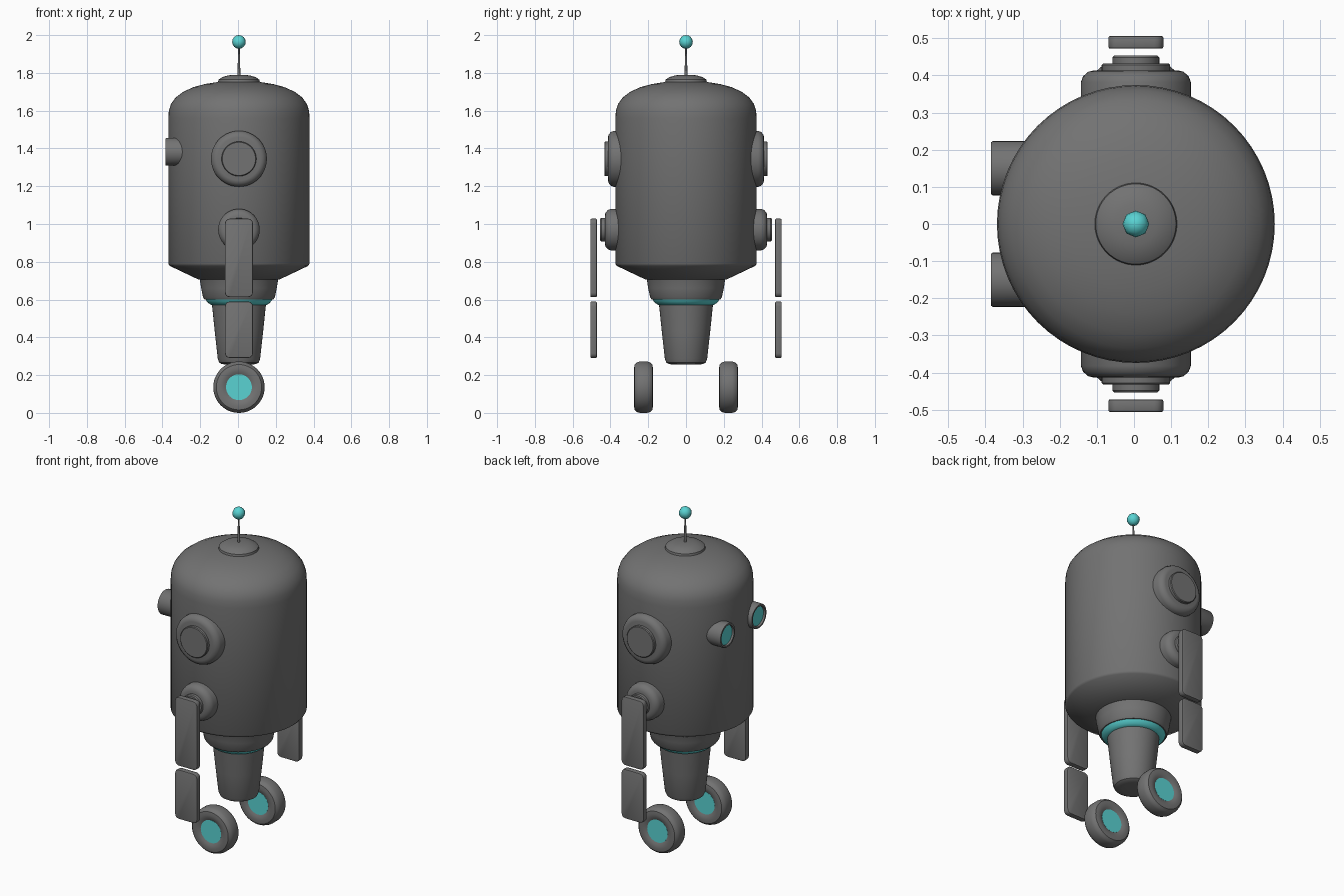
import bpy, bmesh, math
from mathutils import Matrix, Vector

cube = bpy.data.objects.get("Cube")
if cube:
    bpy.data.objects.remove(cube, do_unlink=True)

CX = 0.005  # main axis of the body


def material(name, rgb):
    m = bpy.data.materials.new(name)
    m.use_nodes = True
    m.diffuse_color = (*rgb, 1)
    m.node_tree.nodes["Principled BSDF"].inputs["Base Color"].default_value = (*rgb, 1)
    return m


GREY = material("dark grey", (0.17, 0.17, 0.17))
TEAL = material("teal", (0.1, 0.65, 0.65))


def finish(name, bm, mat, angle=35):
    bmesh.ops.recalc_face_normals(bm, faces=bm.faces)
    mesh = bpy.data.meshes.new(name)
    bm.to_mesh(mesh)
    bm.free()
    mesh.materials.append(mat)
    ob = bpy.data.objects.new(name, mesh)
    bpy.context.collection.objects.link(ob)
    bpy.ops.object.select_all(action='DESELECT')
    ob.select_set(True)
    bpy.context.view_layer.objects.active = ob
    bpy.ops.object.shade_smooth_by_angle(angle=math.radians(angle))
    return ob


def lathe(name, profile, mat, origin=(CX, 0, 0), axis=(0, 0, 1), steps=64, closed=False):
    """Spin (radius, height) points around an axis; open ends are capped."""
    bm = bmesh.new()
    turn = Vector((0, 0, 1)).rotation_difference(Vector(axis)).to_matrix().to_4x4()
    place = Matrix.Translation(origin) @ turn
    rings = []
    for r, h in profile:
        rings.append([bm.verts.new(place @ Vector((r * math.cos(a), r * math.sin(a), h)))
                      for a in (math.tau * i / steps for i in range(steps))])
    pairs = list(zip(rings, rings[1:]))
    if closed:
        pairs.append((rings[-1], rings[0]))
    else:
        bm.faces.new(rings[0])
        bm.faces.new(rings[-1])
    for a, b in pairs:
        for i in range(steps):
            j = (i + 1) % steps
            bm.faces.new((a[i], a[j], b[j], b[i]))
    return finish(name, bm, mat)


def plate(name, x, y, z0, z1, width, depth):
    """Upright slab with rounded corners and softened edges."""
    bm = bmesh.new()
    size = Matrix.Diagonal((width, depth, z1 - z0, 1))
    bmesh.ops.create_cube(bm, size=1, matrix=Matrix.Translation((x, y, (z0 + z1) / 2)) @ size)
    corners = [e for e in bm.edges if abs(e.verts[0].co.y - e.verts[1].co.y) > depth / 2]
    bmesh.ops.bevel(bm, geom=corners, offset=0.025, segments=4, profile=0.5, affect='EDGES')
    rims = [e for e in bm.edges if abs(e.verts[0].co.y - e.verts[1].co.y) < 0.001]
    bmesh.ops.bevel(bm, geom=rims, offset=0.005, segments=2, profile=0.5, affect='EDGES')
    return finish(name, bm, GREY)


# Body shell with domed top and tapered underside
dome = [(0.374, 1.56), (0.371, 1.6), (0.36, 1.635), (0.335, 1.67), (0.295, 1.7),
        (0.24, 1.725), (0.18, 1.741), (0.11, 1.752), (0.04, 1.756)]
lathe("body", [(0.2, 0.705), (0.212, 0.705), (0.366, 0.778), (0.374, 0.79)] + dome, GREY)
lathe("neck", [(0.16, 0.6), (0.182, 0.6), (0.19, 0.612), (0.2, 0.66), (0.208, 0.71), (0.212, 0.72)], GREY)
lathe("glow_ring", [(0.12, 0.57), (0.148, 0.572), (0.16, 0.58), (0.172, 0.592), (0.177, 0.602)], TEAL)
lathe("lower_cone", [(0.06, 0.256), (0.09, 0.258), (0.104, 0.266), (0.112, 0.285),
                     (0.128, 0.43), (0.143, 0.575)], GREY)

# Cap and antenna
lathe("cap", [(0.1, 1.74), (0.111, 1.75), (0.108, 1.764), (0.088, 1.778),
              (0.055, 1.787), (0.02, 1.79)], GREY)
lathe("antenna_rod", [(0.008, 1.78), (0.004, 1.95)], GREY, steps=12)
bm = bmesh.new()
bmesh.ops.create_uvsphere(bm, u_segments=8, v_segments=8, radius=0.036,
                          matrix=Matrix.Translation((CX, 0, 1.964)))
finish("antenna_ball", bm, TEAL, 60)

# Parts mirrored across the y axis
for side, label in ((-1, "front"), (1, "back")):
    out = (0, side, 0)
    lathe(label + "_ear", [(0.148, 0.3), (0.148, 0.382), (0.142, 0.398), (0.128, 0.41), (0.115, 0.413)],
          GREY, (CX, 0, 1.345), out, 48)
    lathe(label + "_ear_disc", [(0.092, 0.4), (0.092, 0.428), (0.088, 0.432)],
          GREY, (CX, 0, 1.345), out, 48)
    lathe(label + "_shoulder", [(0.11, 0.33), (0.11, 0.395), (0.105, 0.413), (0.09, 0.426), (0.075, 0.43)],
          GREY, (CX, 0, 0.97), out, 48)
    lathe(label + "_shoulder_pin", [(0.063, 0.42), (0.063, 0.448), (0.058, 0.454)],
          GREY, (CX, 0, 0.97), out, 32)
    plate(label + "_upper_arm", CX, side * 0.489, 0.613, 1.028, 0.148, 0.034)
    plate(label + "_lower_arm", CX, side * 0.489, 0.291, 0.589, 0.148, 0.034)

    # Wheel: rounded tyre with a coloured hub on both faces
    half = [(0.068, 0.04), (0.08, 0.046), (0.1, 0.05), (0.12, 0.047), (0.131, 0.036), (0.136, 0.02)]
    tyre = half + [(r, -h) for r, h in reversed(half)]
    wheel = (CX, side * 0.225, 0.136)
    lathe(label + "_tyre", tyre, GREY, wheel, out, 48, closed=True)
    lathe(label + "_hub", [(0.0685, -0.041), (0.0685, 0.041)], TEAL, wheel, out, 48)

    # Eye: tube with a recessed lens
    eye = (0, side * 0.15, 1.382)
    lathe(label + "_eye_tube", [(0.073, 0.2), (0.073, 0.38), (0.07, 0.385), (0.06, 0.385),
                                (0.057, 0.37), (0.057, 0.2)], GREY, eye, (-1, 0, 0), 40, closed=True)
    lathe(label + "_eye_lens", [(0.0575, 0.3), (0.0575, 0.374)], TEAL, eye, (-1, 0, 0), 40)
